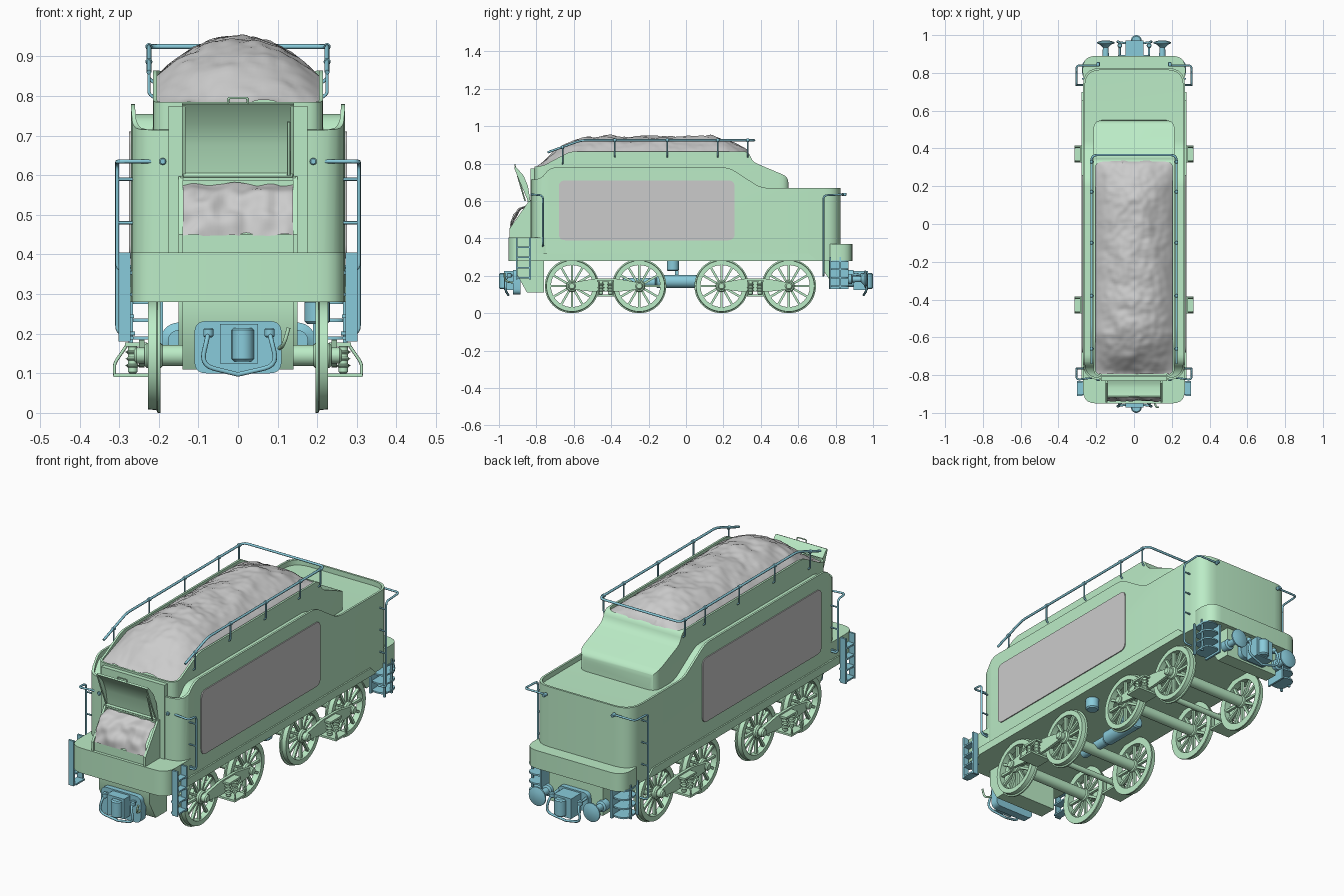
import bpy, bmesh, math
from mathutils import Vector, Matrix, noise

if "Cube" in bpy.data.objects:
    bpy.data.objects.remove(bpy.data.objects["Cube"])


def material(name, color):
    m = bpy.data.materials.new(name)
    m.diffuse_color = color
    m.use_nodes = True
    m.node_tree.nodes["Principled BSDF"].inputs["Base Color"].default_value = m.diffuse_color
    return m


GREEN = material("green_paint", (0.50, 0.84, 0.57, 1))
TEAL = material("teal_paint", (0.25, 0.60, 0.71, 1))


def finish(name, bm, mat, mirror=False):
    bmesh.ops.recalc_face_normals(bm, faces=bm.faces[:])
    me = bpy.data.meshes.new(name)
    bm.to_mesh(me)
    bm.free()
    ob = bpy.data.objects.new(name, me)
    bpy.context.collection.objects.link(ob)
    if mat:
        me.materials.append(mat)
    if mirror:
        ob.modifiers.new("mirror", 'MIRROR')
    return ob


def fillet(pts, r, closed=True, n=5):
    P = [Vector(p) for p in pts]
    out = []
    for i, p in enumerate(P):
        if not closed and i in (0, len(P) - 1):
            out.append(p)
            continue
        a, b = P[i - 1] - p, P[(i + 1) % len(P)] - p
        a, b = (p + v.normalized() * min(r, v.length * 0.49) for v in (a, b))
        for k in range(n + 1):
            t = k / n
            out.append(a * (1 - t) ** 2 + p * 2 * t * (1 - t) + b * t * t)
    return out


def rect(a0, a1, b0, b1, r=0):
    pts = [(a0, b0), (a1, b0), (a1, b1), (a0, b1)]
    return fillet(pts, r) if r else pts


def prism(name, pts, axis, h0, h1, mat=GREEN, mirror=False):
    put = {'x': lambda p, h: (h, p[0], p[1]), 'y': lambda p, h: (p[0], h, p[1]),
           'z': lambda p, h: (p[0], p[1], h)}[axis]
    bm = bmesh.new()
    lo = [bm.verts.new(put(p, h0)) for p in pts]
    hi = [bm.verts.new(put(p, h1)) for p in pts]
    bm.faces.new(lo)
    bm.faces.new(hi)
    for i in range(len(pts)):
        j = (i + 1) % len(pts)
        bm.faces.new((lo[i], lo[j], hi[j], hi[i]))
    return finish(name, bm, mat, mirror)


def box(name, x0, x1, y0, y1, z0, z1, mat=GREEN, mirror=False):
    return prism(name, rect(x0, x1, y0, y1), 'z', z0, z1, mat, mirror)


def lathe(name, prof, loc, axis='x', mat=GREEN, mirror=False, closed=False, n=40):
    bm = bmesh.new()
    vs = [bm.verts.new((a, r, 0)) for a, r in prof]
    for i in range(len(vs) - (0 if closed else 1)):
        bm.edges.new((vs[i], vs[(i + 1) % len(vs)]))
    bmesh.ops.spin(bm, geom=bm.verts[:] + bm.edges[:], axis=(1, 0, 0), cent=(0, 0, 0),
                   angle=2 * math.pi, steps=n)
    bmesh.ops.remove_doubles(bm, verts=bm.verts[:], dist=1e-5)
    rot = {'x': Matrix(), 'y': Matrix.Rotation(math.pi / 2, 4, 'Z'),
           'z': Matrix.Rotation(-math.pi / 2, 4, 'Y')}[axis]
    bm.transform(Matrix.Translation(loc) @ rot)
    return finish(name, bm, mat, mirror)


def cyl(name, a0, a1, r, loc, axis='x', mat=GREEN, mirror=False, n=24):
    e = min(0.006, r * 0.3)
    return lathe(name, [(a0, 0), (a0, r - e), (a0 + e, r), (a1 - e, r), (a1, r - e), (a1, 0)],
                 loc, axis, mat, mirror, n=n)


def tube(name, pts, r, mat=TEAL, mirror=False, bend=0.03, closed=False):
    cu = bpy.data.curves.new(name, 'CURVE')
    cu.dimensions, cu.bevel_depth, cu.bevel_resolution, cu.use_fill_caps = '3D', r, 2, True
    path = fillet(pts, bend, closed)
    s = cu.splines.new('POLY')
    s.points.add(len(path) - 1)
    s.use_cyclic_u = closed
    for p, v in zip(s.points, path):
        p.co = (*v, 1)
    cu.materials.append(mat)
    ob = bpy.data.objects.new(name, cu)
    bpy.context.collection.objects.link(ob)
    if mirror:
        ob.modifiers.new("mirror", 'MIRROR')
    return ob


def boolean(ob, cutter, op):
    m = ob.modifiers.new("bool", 'BOOLEAN')
    m.object, m.operation, m.solver = cutter, op, 'EXACT'
    bpy.context.view_layer.objects.active = ob
    bpy.ops.object.modifier_apply(modifier=m.name)
    bpy.data.objects.remove(cutter)
    return ob


def clamp(t):
    return max(0.0, min(1.0, t))


def coal(name, nx, ny, f):
    bm = bmesh.new()
    g = [[bm.verts.new(f(2 * i / nx - 1, j / ny)) for i in range(nx + 1)] for j in range(ny + 1)]
    for j in range(ny):
        for i in range(nx):
            bm.faces.new((g[j][i], g[j][i + 1], g[j + 1][i + 1], g[j + 1][i]))
    return finish(name, bm, None)


# Water tank with a raised rim that follows the side outline
top = fillet([(-0.9, 0.715), (-0.775, 0.715), (-0.73, 0.78), (0.23, 0.78), (0.40, 0.67),
              (0.9, 0.67)], 0.04, closed=False)
tank = prism("tank_body", rect(-0.27, 0.27, -0.825, 0.825, 0.09), 'z', 0.28, 0.85)
boolean(tank, prism("cut_a", top + [(0.9, 0.2), (-0.9, 0.2)], 'x', -0.5, 0.5), 'INTERSECT')
well = prism("cut_b", rect(-0.26, 0.26, -0.815, 0.815, 0.085), 'z', 0.5, 0.95)
low = [(p[0], p[1] - 0.025) for p in top]
boolean(well, prism("cut_c", low + [(0.9, 1), (-0.9, 1)], 'x', -0.5, 0.5), 'INTERSECT')
boolean(tank, well, 'DIFFERENCE')
prism("side_panel", rect(-0.68, 0.26, 0.39, 0.71, 0.035), 'x', 0.265, 0.275, None, True)
prism("sill", [(-0.82, 0.28), (0.70, 0.28), (0.655, 0.32), (-0.82, 0.32)], 'x', 0.2, 0.277, GREEN, True)

# End platforms
prism("front_platform", rect(-0.27, 0.27, -0.95, -0.70, 0.07), 'z', 0.28, 0.405)
prism("rear_platform", rect(-0.272, 0.272, 0.735, 0.89, 0.07), 'z', 0.28, 0.37)
prism("front_draft_box", [(-0.90, 0.28), (-0.90, 0.2), (-0.85, 0.11), (-0.76, 0.11), (-0.76, 0.28)],
      'x', -0.14, 0.14)
prism("rear_draft_box", [(0.87, 0.28), (0.87, 0.13), (0.80, 0.13), (0.74, 0.22), (0.74, 0.28)],
      'x', -0.15, 0.15)

# Coal bunker
bunker = prism("coal_bunker", rect(-0.215, 0.215, -0.81, 0.55, 0.05), 'z', 0.6, 0.95)
side = fillet([(-0.9, 0.5), (-0.9, 0.785), (-0.77, 0.785), (-0.62, 0.865), (0.335, 0.865),
               (0.355, 0.81), (0.545, 0.73), (0.56, 0.5)], 0.03)
boolean(bunker, prism("cut_d", side, 'x', -0.5, 0.5), 'INTERSECT')
boolean(bunker, prism("cut_e", rect(-0.205, 0.205, -0.8, 0.33, 0.04), 'z', 0.75, 1), 'DIFFERENCE')


def heap(u, v):
    x, y = 0.206 * u, -0.795 + 1.13 * v
    base = 0.775 + 0.075 * clamp((y + 0.78) / 0.2)
    a, b = clamp((y + 0.79) / 0.3), clamp((0.335 - y) / 0.2)
    peak = (0.785 + 0.16 * (1 - (1 - a) ** 2) - base) * math.sqrt(b)
    n = noise.noise(Vector((x, y, 0)) * 11) * 0.012 + noise.noise(Vector((x, y, 3)) * 32) * 0.006
    return x, y, base + peak * (1 - abs(u) ** 2.1) + n * (1 - u ** 4)


coal("coal_heap", 40, 100, heap)

# Front hatch: chute, spilling coal, open door
box("front_plate", -0.175, 0.175, -0.832, -0.79, 0.40, 0.775)
prism("chute_base", [(-0.79, 0.405), (-0.935, 0.405), (-0.935, 0.45), (-0.80, 0.58)], 'x', -0.14, 0.14)
prism("chute_cheek", [(-0.79, 0.405), (-0.945, 0.405), (-0.945, 0.45), (-0.842, 0.597), (-0.79, 0.597)],
      'x', 0.139, 0.15, GREEN, True)
box("chute_top_bar", -0.145, 0.145, -0.845, -0.80, 0.587, 0.598)


def spill(u, v):
    n = noise.noise(Vector((u * 3, v * 3.5, 7))) * 0.014
    d = 0.022 * math.sin(math.pi * v) + n
    return 0.139 * u, -0.937 + 0.10 * v - d, 0.448 + 0.132 * v + d * 0.7


coal("hatch_coal", 28, 20, spill)
arc = [(-0.832, 0.60), (-0.845, 0.68), (-0.868, 0.735), (-0.91, 0.783)]
prism("hatch_door", arc + [(y - 0.009, z - 0.004) for y, z in reversed(arc)], 'x', -0.14, 0.14)
prism("door_lip", arc + [(-0.918, 0.775), (-0.888, 0.70), (-0.845, 0.60)], 'x', 0.133, 0.141, GREEN, True)
cyl("door_hinge", -0.14, 0.14, 0.006, (0, -0.842, 0.60), n=12)
tube("door_stay", [(0.128, -0.86, 0.60), (0.128, -0.90, 0.735)], 0.004, GREEN)
tube("door_handle", [(-0.025, -0.91, 0.775), (-0.025, -0.915, 0.795), (0.025, -0.915, 0.795),
                     (0.025, -0.91, 0.775)], 0.003, GREEN, bend=0.005)

# Top railing
tube("top_railing", [(0.225, -0.74, 0.86), (0.225, -0.56, 0.925), (0.225, 0.365, 0.925),
                     (-0.225, 0.365, 0.925), (-0.225, -0.56, 0.925), (-0.225, -0.74, 0.86)], 0.006)
for y in (-0.66, -0.38, -0.10, 0.17, 0.33):
    z = 0.887 if y < -0.6 else 0.925
    tube("railing_post", [(0.214, y, z - 0.09), (0.225, y, z - 0.08), (0.225, y, z)], 0.004,
         mirror=True, bend=0.005)
    cyl("railing_joint", -0.009, 0.009, 0.009, (0.225, y, z), 'y', TEAL, True, 12)

# Corner grab rails
for s, y0, y1, zb in ((-1, -0.825, -0.765, 0.36), (1, 0.84, 0.735, 0.2)):
    tube("grab_rail", [(0.19, y0 + 0.015 * (s < 0), 0.635), (0.305, y0, 0.635), (0.305, y1, 0.63),
                       (0.305, y1, zb), (0.26, y1, zb)], 0.005, mirror=True, bend=0.02)
    cyl("grab_rail_boss", -0.012, 0.012, 0.009, (0.19, y0 + 0.005, 0.635), 'y', TEAL, True, 12)
    for z in (0.37, 0.48, 0.59):
        tube("grab_rail_bracket", [(0.305, y1, z), (0.262, y1, z)], 0.004, mirror=True)

# Front ladders and rear corner steps
for y in (-0.905, -0.835):
    box("ladder_rail", 0.272, 0.302, y - 0.005, y + 0.005, 0.18, 0.405, TEAL, True)
for z in (0.185, 0.24, 0.295, 0.35):
    box("ladder_rung", 0.262, 0.302, -0.905, -0.835, z, z + 0.008, TEAL, True)
for z in (0.14, 0.185, 0.23, 0.275):
    prism("corner_step", fillet([(0.19, 0.765), (0.275, 0.765), (0.275, 0.87), (0.19, 0.87)], 0.04),
          'z', z, z + 0.008, TEAL, True)
box("step_back", 0.19, 0.20, 0.765, 0.87, 0.13, 0.30, TEAL, True)
for y in (0.77, 0.825):
    box("step_upright", 0.265, 0.276, y - 0.004, y + 0.004, 0.13, 0.30, TEAL, True)

# Wheels and axles
R = 0.145
for y in (-0.61, -0.25, 0.19, 0.55):
    c = (0, y, R)
    lathe("wheel_rim", [(0.196, 0.112), (0.196, R), (0.203, R), (0.206, 0.138), (0.227, 0.136),
                        (0.227, 0.112)], c, mirror=True, closed=True, n=48)
    cyl("wheel_hub", 0.19, 0.236, 0.032, c, mirror=True)
    cyl("axle_box", 0.23, 0.262, 0.02, c, mirror=True)
    cyl("axle", -0.2, 0.2, 0.027, c)
    bm = bmesh.new()
    for k in range(12):
        bmesh.ops.create_cube(bm, size=1, matrix=Matrix.Translation((0.212, y, R))
                              @ Matrix.Rotation(k * math.pi / 6, 4, 'X')
                              @ Matrix.Translation((0, 0, 0.073))
                              @ Matrix.Diagonal((0.014, 0.012, 0.09, 1)))
    finish("wheel_spokes", bm, GREEN, True)

# Bogie side frames with springs
for yc in (-0.43, 0.37):
    prism("bogie_frame", fillet([(yc - 0.2, 0.13), (yc - 0.07, 0.115), (yc + 0.07, 0.115), (yc + 0.2, 0.13),
                                 (yc + 0.2, 0.16), (yc + 0.06, 0.185), (yc - 0.06, 0.185),
                                 (yc - 0.2, 0.16)], 0.02), 'x', 0.236, 0.25, GREEN, True)
    box("spring_plate", 0.20, 0.315, yc - 0.045, yc + 0.045, 0.09, 0.10, GREEN, True)
    box("spring_cap", 0.23, 0.285, yc - 0.045, yc + 0.045, 0.168, 0.178, GREEN, True)
    for dy in (-0.025, 0.025):
        cyl("spring_core", 0.10, 0.17, 0.012, (0.266, yc + dy, 0), 'z', GREEN, True, 16)
        for z in (0.115, 0.132, 0.149):
            cyl("spring_coil", z, z + 0.009, 0.018, (0.266, yc + dy, 0), 'z', GREEN, True, 16)
        tube("frame_stay", [(0.312, yc + dy * 1.5, 0.095), (0.312, yc + dy * 1.5, 0.125),
                            (0.28, yc + dy * 1.5, 0.172)], 0.004, GREEN, True, 0.01)
    cyl("bogie_cross_bar", -0.24, 0.24, 0.014, (0, yc, 0.145), n=16)

# Air tanks under the floor
cyl("air_tank", -0.16, 0.06, 0.035, (0.03, 0, 0.17), 'y', TEAL)
cyl("brake_cylinder", -0.34, -0.16, 0.024, (0.03, 0, 0.165), 'y', TEAL)
cyl("valve_pot", 0.225, 0.285, 0.032, (0.2, -0.07, 0), 'z', TEAL)
box("tank_hanger", 0.02, 0.04, -0.06, -0.04, 0.19, 0.285, TEAL)

# Couplers and hoses at both ends, buffers at the rear
for s, y, w in ((-1, 0.925, 0.11), (1, 0.895, 0.085)):
    prism("coupler_plate", rect(-w, w, 0.10 if s < 0 else 0.14, 0.232, 0.03), 'y', s * (y - 0.04), s * y, TEAL)
    box("coupler_block", -0.045, 0.05, min(s * y, s * 0.972), max(s * y, s * 0.972), 0.125, 0.225, TEAL)
    cyl("coupler_knuckle", 0.13, 0.215, 0.028, (0.012, s * 0.972, 0), 'z', TEAL)
    for x in (-0.075, 0.08):
        tube("brake_hose", [(x, s * 0.88, 0.21), (x, s * 0.965, 0.2), (x * 1.25, s * 0.965, 0.12),
                            (0, s * 0.95, 0.097)], 0.006, bend=0.035)
        cyl("hose_valve", 0.19, 0.215, 0.013, (x, s * 0.945, 0), 'z', TEAL, n=14)
tube("release_lever", [(0.10, -0.90, 0.16), (0.115, -0.97, 0.17), (0.128, -0.97, 0.215)], 0.005, GREEN)
lathe("buffer", [(0.85, 0), (0.85, 0.027), (0.885, 0.027), (0.89, 0.017), (0.935, 0.015), (0.95, 0.03),
                 (0.956, 0.046), (0.963, 0.046), (0.97, 0.025), (0.972, 0)],
      (0.15, 0, 0.182), 'y', TEAL, True)

# Smooth shading with sharp edges kept
bpy.ops.object.select_all(action='DESELECT')
for ob in bpy.context.scene.objects:
    if ob.type == 'MESH':
        ob.select_set(True)
        bpy.context.view_layer.objects.active = ob
bpy.ops.object.shade_smooth_by_angle(angle=math.radians(35))
